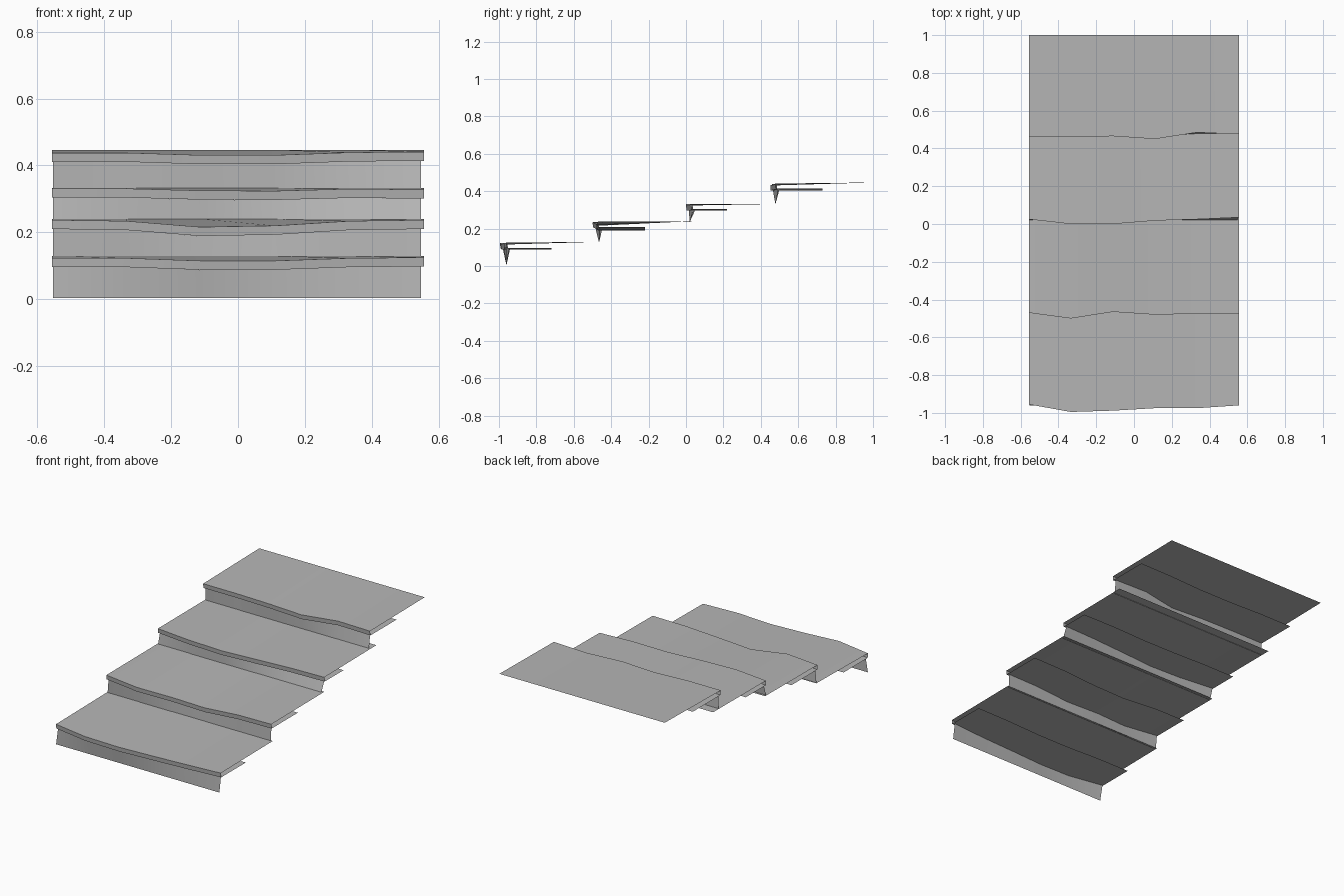
import bpy
import bmesh
import math

if "Cube" in bpy.data.objects:
    bpy.data.objects.remove(bpy.data.objects["Cube"], do_unlink=True)

grey = bpy.data.materials.new("stone grey")
grey.use_nodes = True
colour = (0.47, 0.47, 0.47, 1)
grey.diffuse_color = colour
grey.node_tree.nodes["Principled BSDF"].inputs["Base Color"].default_value = colour

HALF = 0.557
COLUMNS = 6


def stations(left, right):
    return [left + (right - left) * i / (COLUMNS - 1) for i in range(COLUMNS)]


def loft(name, xs, rows):
    """Join rows of (y, z) pairs, one pair per x station, into a sheet."""
    bm = bmesh.new()
    grid = [[bm.verts.new((x, y, z)) for x, (y, z) in zip(xs, row)] for row in rows]
    for a, b in zip(grid, grid[1:]):
        for i in range(COLUMNS - 1):
            bm.faces.new((a[i], b[i], b[i + 1], a[i + 1]))
    mesh = bpy.data.meshes.new(name)
    bm.to_mesh(mesh)
    bm.free()
    mesh.materials.append(grey)
    obj = bpy.data.objects.new(name, mesh)
    bpy.context.collection.objects.link(obj)
    bpy.ops.object.select_all(action="DESELECT")
    obj.select_set(True)
    bpy.context.view_layer.objects.active = obj
    bpy.ops.object.shade_smooth_by_angle(angle=math.radians(30))


# Worn front edges: y and z at each station, then back edge, lip and riser foot
steps = [
    dict(y=(-.955, -.995, -.988, -.975, -.975, -.96),
         z=(.123, .123, .115, .115, .123, .125),
         back=(-.46, .13), lip=-.72, foot=(-.96, .004)),
    dict(y=(-.47, -.5, -.465, -.48, -.475, -.475),
         z=(.237, .234, .216, .220, .234, .237),
         back=(.035, .24), lip=-.22, foot=(-.465, .126)),
    dict(y=(.025, 0, 0, .018, .025, .035),
         z=(.331, .331, .325, .324, .330, .328),
         back=(.535, .333), lip=.22, foot=(.02, .236)),
    dict(y=(.46, .46, .465, .45, .485, .475),
         z=(.438, .438, .431, .431, .439, .441),
         back=(1, .447), lip=.73, foot=(.478, .33)),
]

for n, s in enumerate(steps, 1):
    front = list(zip(s["y"], s["z"]))
    under = [(y + .003, z - .027) for y, z in front]
    lip_back = [(s["lip"], z) for y, z in under]

    # Tread sheet folded over the nosing into a short underside lip
    loft(f"tread_{n}", stations(-HALF, HALF),
         [[s["back"]] * COLUMNS, front, under, lip_back])

    # Riser hanging just behind the nosing
    top = [(y + .012, z) for y, z in under]
    loft(f"riser_{n}", stations(-HALF + .004, HALF - .01),
         [top, [s["foot"]] * COLUMNS])
